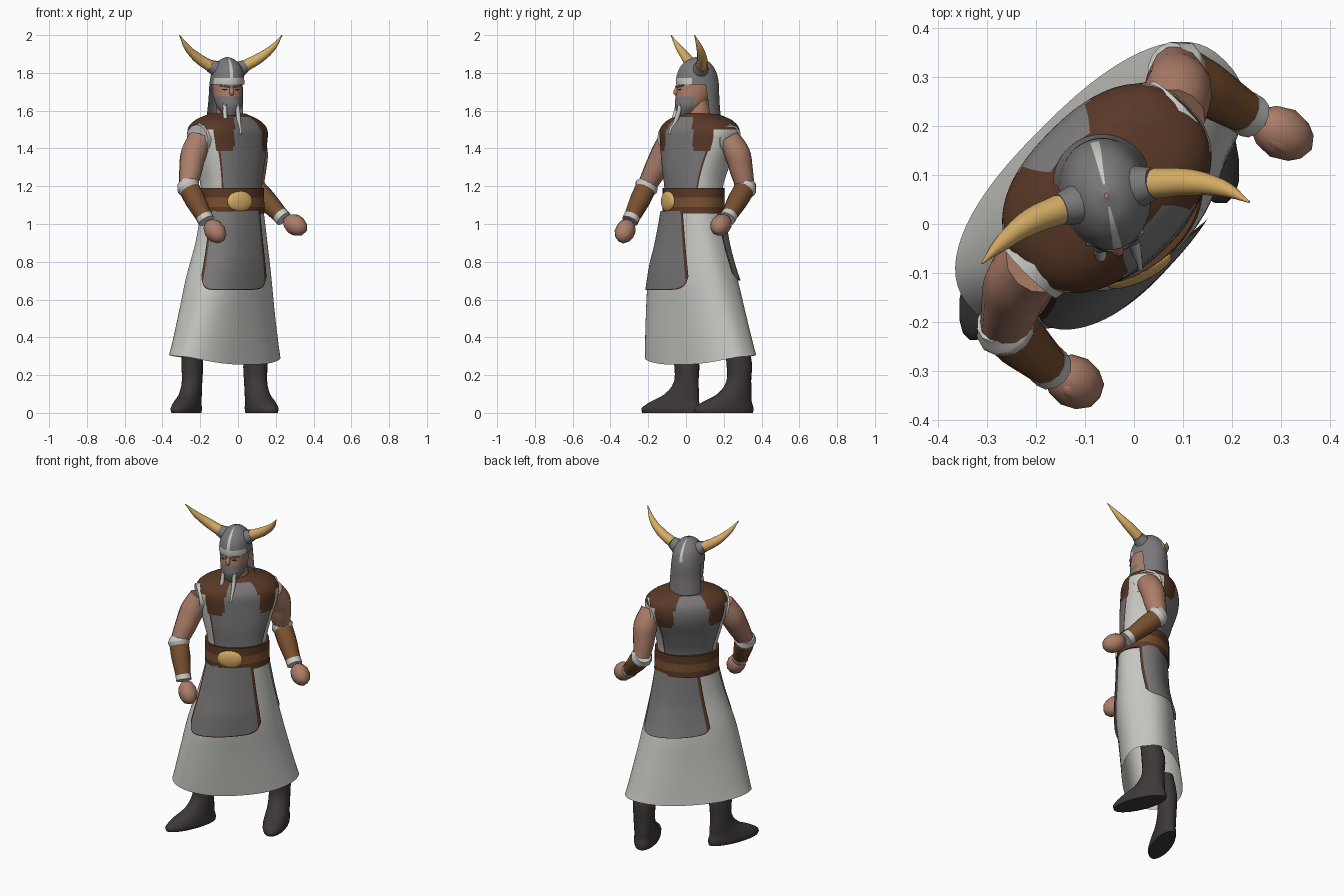
import bpy, bmesh, math
from math import sin, cos, radians, pi
from mathutils import Vector

if "Cube" in bpy.data.objects:
    bpy.data.objects.remove(bpy.data.objects["Cube"])


def material(name, rgb):
    m = bpy.data.materials.new(name)
    m.diffuse_color = (*rgb, 1)
    m.use_nodes = True
    m.node_tree.nodes["Principled BSDF"].inputs["Base Color"].default_value = m.diffuse_color
    return m


GREY = material("steel grey", (.195, .188, .188))
WHITE = material("off white cloth", (.58, .58, .55))
BROWN = material("dark brown leather", (.1, .04, .02))
TAN = material("light brown leather", (.19, .08, .028))
SKIN = material("skin", (.41, .205, .14))
GOLD = material("gold", (.68, .42, .13))
DARK = material("dark boots", (.048, .04, .04))


def finish(ob, angle=50):
    bpy.ops.object.select_all(action='DESELECT')
    ob.select_set(True)
    bpy.context.view_layer.objects.active = ob
    if ob.type == 'CURVE':
        bpy.ops.object.convert(target='MESH')
    bpy.ops.object.shade_smooth_by_angle(angle=radians(angle))


def ring_at(rings, f):
    """Smooth interpolation of elliptical sections (z, cx, cy, a, b, angle)."""
    n = len(rings) - 1
    i = min(int(f), n - 1)
    t = f - i
    P = [rings[min(max(k, 0), n)] for k in range(i - 1, i + 3)]
    return [.5 * (2 * q + (r - p) * t + (2 * p - 5 * q + 4 * r - s) * t * t
                  + (3 * q - p - 3 * r + s) * t ** 3) for p, q, r, s in zip(*P)]


def squared(x, power):
    return math.copysign(abs(x) ** power, x)


def loft(name, rings, mats, rule=None, seg=40, sub=6, span=(0, 360), off=0, power=1,
         caps=True, warp=None, keep=None, edge=None, angle=50):
    """Skin through elliptical sections; rule(t, z, tn, fn) picks the material."""
    bm = bmesh.new()
    closed = span[1] - span[0] == 360
    rows = (len(rings) - 1) * sub
    cols = seg if closed else seg + 1
    grid = []
    for j in range(rows + 1):
        row = []
        for i in range(cols):
            tn, fn = i / seg, j / rows
            t = radians(span[0] + (span[1] - span[0]) * tn)
            z, cx, cy, a, b, ang = ring_at(rings, fn * (edge(tn) if edge else 1) * (len(rings) - 1))
            u, v, g = (a + off) * squared(cos(t), power), (b + off) * squared(sin(t), power), radians(ang)
            if warp:
                z += warp(t, fn)
            row.append(bm.verts.new((cx + u * cos(g) - v * sin(g), cy + u * sin(g) + v * cos(g), z)))
        grid.append(row)
    for j in range(rows):
        for i in range(seg):
            k = (i + 1) % cols
            q = (grid[j][i], grid[j][k], grid[j + 1][k], grid[j + 1][i])
            tn, fn = (i + .5) / seg, (j + .5) / rows
            t = radians(span[0] + (span[1] - span[0]) * tn)
            z = sum(p.co.z for p in q) / 4
            if keep and not keep(t, z):
                continue
            bm.faces.new(q).material_index = rule(t, z, tn, fn) if rule else 0
    if closed and caps:
        for r in (grid[0], grid[-1]):
            f = bm.faces.new(r)
            f.material_index = rule(0, r[0].co.z, 0, 0) if rule else 0
    bmesh.ops.recalc_face_normals(bm, faces=bm.faces)
    me = bpy.data.meshes.new(name)
    bm.to_mesh(me)
    bm.free()
    for m in mats:
        me.materials.append(m)
    ob = bpy.data.objects.new(name, me)
    bpy.context.collection.objects.link(ob)
    finish(ob, angle)


def tube(name, pts, radii, mat):
    """Round tapered tube through points."""
    cu = bpy.data.curves.new(name, 'CURVE')
    cu.dimensions, cu.bevel_depth, cu.bevel_resolution = '3D', 1, 4
    cu.use_fill_caps, cu.resolution_u = True, 6
    s = cu.splines.new('BEZIER')
    s.bezier_points.add(len(pts) - 1)
    for p, co, r in zip(s.bezier_points, pts, radii):
        p.co, p.radius = co, r
        p.handle_left_type = p.handle_right_type = 'AUTO'
    cu.materials.append(mat)
    ob = bpy.data.objects.new(name, cu)
    bpy.context.collection.objects.link(ob)
    finish(ob)


def blob(name, loc, size, mat, direction=(1, 0, 0), sub=3):
    """Ellipsoid with its x axis along a direction."""
    bpy.ops.mesh.primitive_ico_sphere_add(subdivisions=sub, radius=1, location=loc)
    ob = bpy.context.object
    ob.name, ob.scale = name, size
    ob.rotation_euler = Vector(direction).to_track_quat('X', 'Z').to_euler()
    ob.data.materials.append(mat)
    finish(ob)


# Skirt, open at the hem
SKIRT = [(1.07, -.03, .035, .172, .132, 40), (.9, -.035, .033, .21, .142, 44),
         (.7, -.05, .037, .265, .165, 48), (.5, -.06, .053, .31, .166, 47),
         (.255, -.07, .077, .362, .168, 45)]
loft("skirt", SKIRT, [WHITE], seg=64, caps=False, power=.82,
     warp=lambda t, f: (.045 * cos(t) ** 2 + .035 * max(0, sin(t))) * f ** 4)

# Front and back aprons with leather borders
for name, start, low in (("front_apron", -170, .65), ("back_apron", 4, .7)):
    s = (low - .7) / .06 * -.012
    panel = SKIRT[:2] + [(.78, -.043, .034, .243, .156, 47), (low, -.05, .04, .266 + s, .166, 48)]
    loft(name, panel, [GREY, BROWN], seg=44, sub=14, span=(start, start + 101), off=.01, power=.82,
         rule=lambda t, z, tn, fn: int(tn < .04 or tn > .96 or fn > .975),
         edge=lambda tn: 1 - .2 * abs(2 * tn - 1) ** 6)

# Torso: steel chest and back, cloth sides, leather shoulders
TORSO = [(1.06, -.033, .04, .168, .13, 38), (1.19, -.035, .04, .168, .13, 40),
         (1.3, -.043, .05, .192, .146, 43), (1.42, -.053, .07, .226, .163, 45),
         (1.5, -.056, .073, .235, .16, 45), (1.55, -.057, .073, .19, .128, 45),
         (1.585, -.055, .07, .09, .085, 45)]


def torso_rule(t, z, tn, fn):
    c = abs(cos(t))
    pad = 1.385 + .9 * max(0, .5 - c) ** 1.5
    if z > 1.565 or z > 1.5 and c > .33 or z > pad and .36 < c < .84:
        return 2
    if c > .8:
        return 1
    return 2 if c > .76 else 0


loft("torso", TORSO, [GREY, WHITE, BROWN], torso_rule, seg=96, sub=10, power=.85)

# Belt with a lighter middle stripe, and buckle
BELT = [(1.055, -.033, .04, .185, .147, 38), (1.19, -.035, .04, .183, .145, 38)]
loft("belt", BELT, [BROWN, TAN], lambda t, z, tn, fn: int(1.09 < z < 1.145), sub=10, power=.95)
blob("buckle", (.01, -.095, 1.12), (.073, .024, .056), GOLD, (.9, .42, 0))

# Boots: leg and foot in one stack of sections
for name, x, y, ang, wide in (("right_boot", -.243, .002, -111, 0), ("left_boot", .093, .28, -68, .008)):
    dx, dy = cos(radians(ang)), sin(radians(ang))
    sections = [(0, .085, .165, .058), (.025, .085, .168, .062), (.06, .065, .137, .058),
                (.1, .025, .095, .054), (.17, 0, .066, .053), (.28, 0, .068, .056),
                (.42, .03, .05, .045)]
    loft(name, [(z, x + dx * o, y + dy * o, a, b + wide, ang) for z, o, a, b in sections],
         [DARK], seg=20, sub=3)

# Arms: shoulder, upper arm, elbow, wrist, fist
ARMS = {"right": ((-.2, -.08, 1.45), (-.235, -.118, 1.37), (-.265, -.208, 1.2),
                  (-.175, -.29, 1.03), (-.122, -.322, .962)),
        "left": ((.08, .22, 1.45), (.09, .272, 1.37), (.085, .315, 1.195),
                 (.23, .225, 1.04), (.303, .185, .995))}
for side, pts in ARMS.items():
    sh, up, el, wr, fi = map(Vector, pts)
    fore = wr - el
    out = Vector((-.7, -.7, -.1)) if side == "right" else Vector((.7, .7, -.1))
    tube(side + "_armhole_trim", [sh - out * .03, sh + out * .022], [.086, .08], WHITE)
    tube(side + "_upper_arm", [sh, up, up.lerp(el, .5), el], [.066, .07, .062, .05], SKIN)
    tube(side + "_elbow_cuff", [el - fore * .14, el + fore * .02, el + fore * .12],
         [.048, .064, .056], WHITE)
    tube(side + "_bracer", [el, el + fore * .4, wr], [.056, .056, .043], TAN)
    tube(side + "_wrist_cuff", [wr - fore * .06, wr + fore * .08], [.045, .045], WHITE)
    blob(side + "_fist", fi, (.072, .054, .056), SKIN, fi - wr, 2)
    blob(side + "_thumb", fi + Vector((0, -.02, .026)), (.042, .022, .022), SKIN, fi - wr, 2)

# Neck and head, with a grey beard below the mouth
tube("neck", [(-.05, .07, 1.52), (-.053, .06, 1.66)], [.07, .06], SKIN)
HEAD = [(1.565, -.042, -.01, .025, .025, 12), (1.62, -.046, .015, .064, .072, 12),
        (1.67, -.053, .038, .076, .095, 12), (1.72, -.056, .05, .08, .102, 12),
        (1.78, -.057, .055, .08, .1, 12)]
loft("head", HEAD, [SKIN, GREY], lambda t, z, tn, fn: int(z < 1.675 and sin(t) < -.05), sub=8)


def on_face(side, forward, z):
    """Point on the head from sideways and forward distance."""
    c, s = cos(radians(12)), sin(radians(12))
    return Vector((-.054 + side * c + forward * s, .045 + side * s - forward * c, z))


tube("nose", [on_face(0, .085, 1.73), on_face(0, .101, 1.695), on_face(0, .088, 1.682)],
     [.008, .013, .009], SKIN)
blob("mouth", on_face(0, .092, 1.662), (.022, .009, .005), SKIN, (.98, .2, 0))
for k in (-1, 1):
    name = "left" if k > 0 else "right"
    blob(name + "_eye", on_face(k * .034, .088, 1.712), (.013, .005, .004), DARK, (.98, .2 + k * .4, 0))
    tube(name + "_eyebrow", [on_face(k * .012, .097, 1.727), on_face(k * .06, .073, 1.735)], [.006, .004], GREY)
    tube(name + "_moustache", [on_face(k * .004, .094, 1.676), on_face(k * .036, .085, 1.625)],
         [.007, .013], GREY)
    tube(name + "_moustache_braid", [on_face(k * .034, .085, 1.63), on_face(k * .036, .1, 1.57),
                                     on_face(k * .037, .147, 1.475)], [.011, .012, .005], WHITE)

# Helmet with neck guard, pale brow band and pale crest
HELMET = [(1.575, -.065, .085, .1, .098, 12), (1.66, -.061, .075, .095, .102, 12),
          (1.75, -.058, .06, .091, .114, 12), (1.82, -.056, .058, .078, .096, 12),
          (1.865, -.056, .058, .045, .055, 12), (1.885, -.056, .058, .004, .005, 12)]


def helmet_rule(t, z, tn, fn):
    brow = 1.743 < z < 1.775 and sin(t) < -.45
    crest = 1.775 < z < 1.88 and abs(cos(t)) < .12
    return int(brow or crest)


loft("helmet", HELMET, [GREY, WHITE], helmet_rule, seg=60, sub=7, caps=False,
     keep=lambda t, z: z > 1.74 or sin(t) > .25)

# Horns in steel sockets
HORNS = {"right": [(-.1, .045, 1.815), (-.15, .03, 1.838), (-.21, .005, 1.877), (-.265, -.035, 1.93), (-.31, -.08, 2)],
         "left": [(0, .075, 1.815), (.04, .083, 1.838), (.115, .085, 1.88), (.18, .073, 1.93), (.235, .045, 2)]}
for side, p in HORNS.items():
    tube(side + "_horn_socket", p[:2], [.046, .033], GREY)
    tube(side + "_horn", p[1:], [.031, .027, .018, .002], GOLD)
